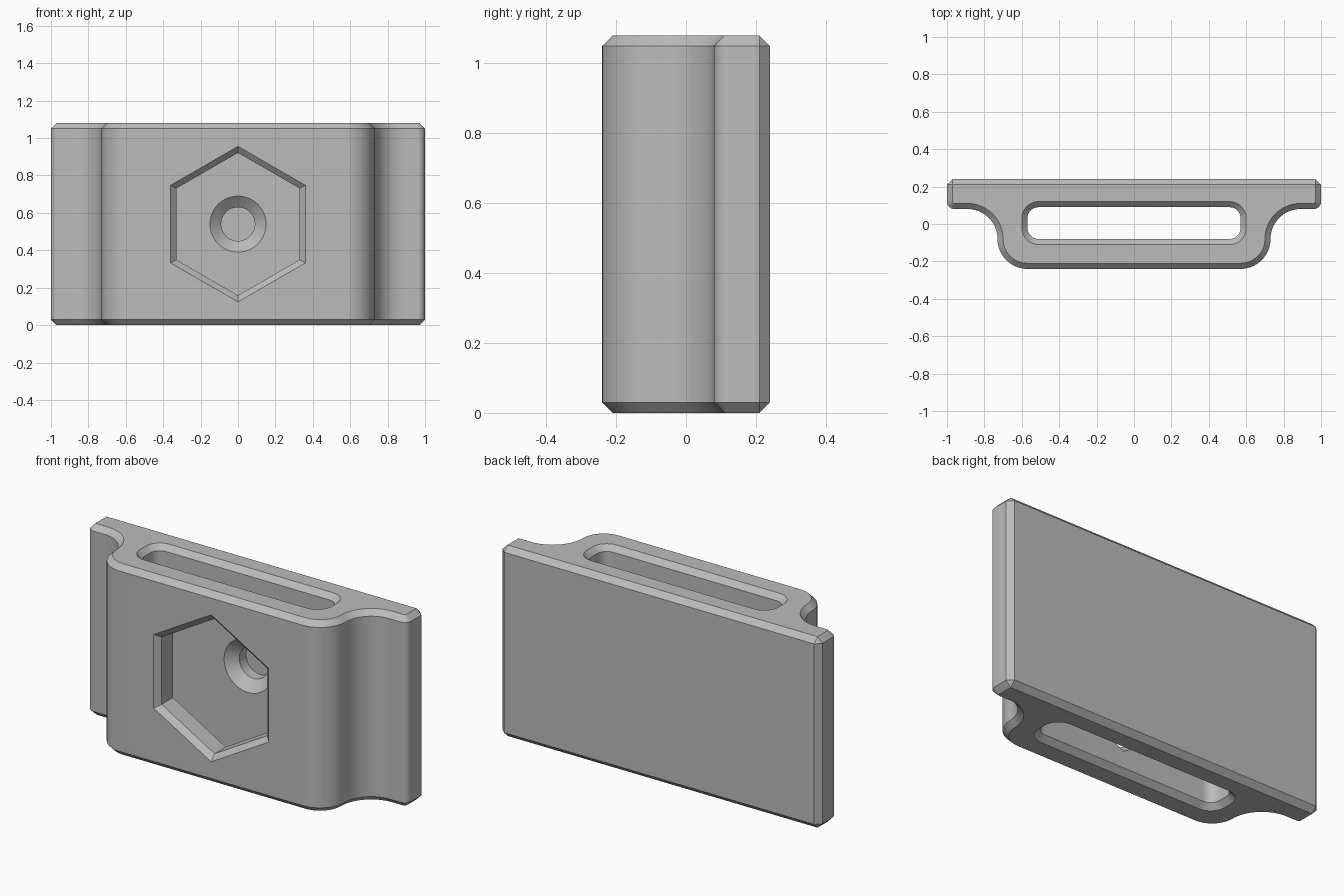
import bpy, bmesh, math

if "Cube" in bpy.data.objects:
    bpy.data.objects.remove(bpy.data.objects["Cube"])

HEIGHT = 1.08
CH = 0.03            # chamfer size used everywhere
MID_Z = 0.54         # height of the window and the screw hole

grey = bpy.data.materials.new("plain grey")
grey.diffuse_color = (0.5, 0.5, 0.5, 1)
grey.use_nodes = True
grey.node_tree.nodes["Principled BSDF"].inputs["Base Color"].default_value = grey.diffuse_color


def arc(cx, cy, r, a0, a1, n):
    """Points along an arc, angles in degrees."""
    return [(cx + r * math.cos(math.radians(a0 + (a1 - a0) * i / n)),
             cy + r * math.sin(math.radians(a0 + (a1 - a0) * i / n)))
            for i in range(n + 1)]


def loft(name, rings):
    """Closed solid skinned through rings of equal point count."""
    bm = bmesh.new()
    loops = [[bm.verts.new(p) for p in ring] for ring in rings]
    n = len(loops[0])
    for a, b in zip(loops, loops[1:]):
        for i in range(n):
            j = (i + 1) % n
            bm.faces.new((a[i], a[j], b[j], b[i]))
    bm.faces.new(loops[0][::-1])
    bm.faces.new(loops[-1])
    bmesh.ops.remove_doubles(bm, verts=bm.verts[:], dist=1e-5)
    bmesh.ops.recalc_face_normals(bm, faces=bm.faces[:])
    mesh = bpy.data.meshes.new(name)
    bm.to_mesh(mesh)
    bm.free()
    mesh.materials.append(grey)
    obj = bpy.data.objects.new(name, mesh)
    bpy.context.collection.objects.link(obj)
    return obj


def body_outline(d):
    """Flanged outline, inset by d."""
    half = arc(0.57, -0.08, 0.16 - d, -90, 0, 16)             # front corner
    half += arc(0.89, -0.08, 0.16 + d, 180, 90, 16)[1:]       # hollow fillet
    half += arc(0.96, 0.12, 0.04 - d, -90, 0, 6)              # wing edge
    half += [(1 - d, 0.21), (0.97, 0.24 - d)]                 # back chamfer
    return half + [(-x, y) for x, y in reversed(half)]


def slot_outline(d):
    """Rounded rectangle, grown by d."""
    pts = []
    for sx, sy, a in ((1, 1, 0), (-1, 1, 90), (-1, -1, 180), (1, -1, 270)):
        pts += arc(sx * 0.51, 0.005 + sy * 0.025, 0.06 + d, a, a + 90, 8)
    return pts


def stack(outline, levels):
    """Rings at the given heights."""
    return [[(x, y, z) for x, y in outline(d)] for z, d in levels]


def depth_rings(sides, levels):
    """Regular polygon rings running from front to back."""
    return [[(r * math.sin(2 * math.pi * i / sides), y,
              MID_Z + r * math.cos(2 * math.pi * i / sides))
             for i in range(sides)] for y, r in levels]


# Bracket body with chamfered top and bottom rims
body = loft("bracket_body", stack(body_outline, [
    (0, CH), (CH, 0), (HEIGHT - CH, 0), (HEIGHT, CH)]))

# Strap slot running top to bottom
slot = loft("slot_cutter", stack(slot_outline, [
    (-CH, 2 * CH), (CH, 0), (HEIGHT - CH, 0), (HEIGHT + CH, 2 * CH)]))

# Hexagonal window through the front wall, chamfered on both sides
k = 1 / math.cos(math.pi / 6)
window = loft("window_cutter", depth_rings(6, [
    (-0.27, 0.39 * k), (-0.21, 0.33 * k), (-0.11, 0.33 * k), (-0.05, 0.39 * k)]))

# Blind countersunk hole in the back wall of the slot
hole = loft("hole_cutter", depth_rings(48, [
    (0.04, 0.21), (0.14, 0.09), (0.20, 0.09)]))

for cutter in (slot, window, hole):
    mod = body.modifiers.new(cutter.name, 'BOOLEAN')
    mod.operation = 'DIFFERENCE'
    mod.solver = 'EXACT'
    mod.object = cutter
    bpy.context.view_layer.objects.active = body
    bpy.ops.object.modifier_apply(modifier=mod.name)
    bpy.data.objects.remove(cutter)

# Smooth curves, crisp chamfers
bpy.ops.object.select_all(action='DESELECT')
body.select_set(True)
bpy.context.view_layer.objects.active = body
bpy.ops.object.shade_smooth_by_angle(angle=math.radians(30))
